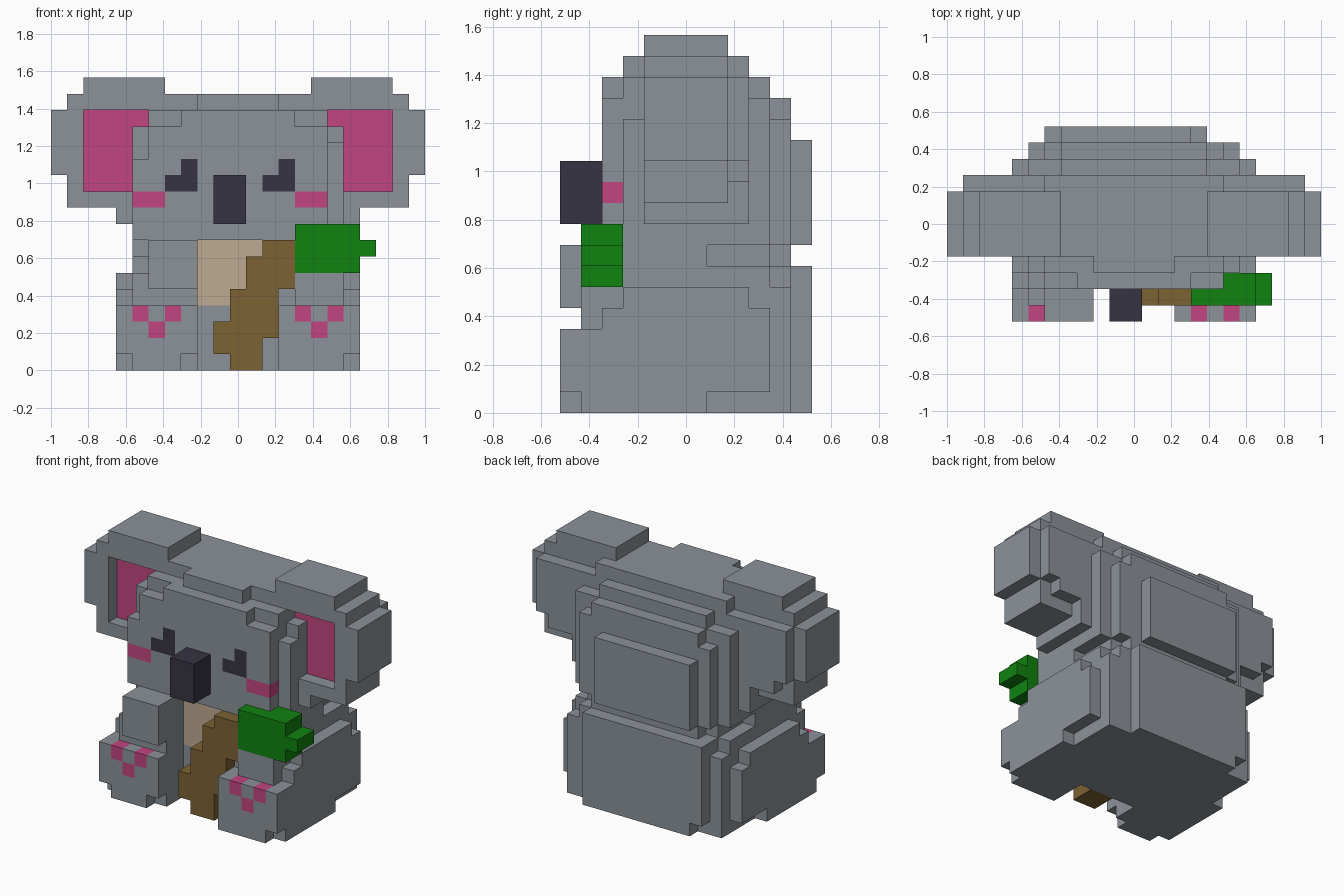
import bpy
import bmesh
from itertools import product

old = bpy.data.objects.get("Cube")
if old:
    bpy.data.objects.remove(old)

U = 2 / 23                      # edge of one block
ORIGIN = (-11.5, -6, 0)         # grid corner, in blocks

COLOURS = {
    "grey_fur": (0.258, 0.287, 0.319),
    "pink": (0.539, 0.060, 0.216),
    "charcoal": (0.037, 0.034, 0.054),
    "leaf_green": (0.005, 0.223, 0.005),
    "bark_brown": (0.205, 0.122, 0.033),
    "cream": (0.515, 0.402, 0.283),
}
mats = {}
for name, rgb in COLOURS.items():
    m = bpy.data.materials.new(name)
    m.use_nodes = True
    m.diffuse_color = (*rgb, 1)
    bsdf = m.node_tree.nodes["Principled BSDF"]
    bsdf.inputs["Base Color"].default_value = (*rgb, 1)
    bsdf.inputs["Roughness"].default_value = 0.9
    mats[name] = m

cells = {}                      # block -> part name
part_colour = {}


def box(part, colour, x, y, z):
    """Fill a range of blocks; later boxes replace earlier ones."""
    part_colour[part] = colour
    for c in product(range(*x), range(*y), range(*z)):
        cells[c] = part


def carve(x, y, z):
    for c in product(range(*x), range(*y), range(*z)):
        cells.pop(c, None)


def mirror(x):
    return (23 - x[1], 23 - x[0])


# Lower body, stepped in towards the back
for x, y, z in [
    ((4, 19), (3, 9), (0, 6)), ((4, 19), (2, 3), (0, 5)),
    ((4, 19), (9, 10), (0, 5)), ((5, 18), (9, 11), (0, 6)),
    ((6, 16), (11, 12), (0, 7)), ((5, 18), (3, 10), (6, 7)),
    ((6, 17), (10, 11), (6, 7)), ((5, 18), (3, 7), (7, 8)),
    ((6, 17), (7, 10), (7, 8)), ((7, 16), (10, 11), (7, 8)),
]:
    box("body", "grey_fur", x, y, z)
carve((9, 14), (2, 3), (0, 5))
for x in [(4, 5), (18, 19)]:
    carve(x, (7, 10), (0, 1))
carve((6, 7), (11, 12), (0, 1))

# Belly patch
box("belly", "cream", (9, 15), (3, 4), (4, 8))

# Ears: rounded slab, back bulge, recessed pink inside
for side, flip in (("right", False), ("left", True)):
    f = mirror if flip else (lambda x: x)
    ear = side + "_ear"
    for x, y, z in [
        ((0, 5), (4, 8), (12, 16)), ((1, 8), (4, 8), (10, 17)),
        ((2, 7), (4, 8), (17, 18)), ((1, 6), (8, 9), (12, 16)),
        ((2, 6), (8, 9), (11, 16)),
    ]:
        box(ear, "grey_fur", f(x), y, z)
    inner = side + "_inner_ear"
    for x, z in [((2, 5), (11, 16)), ((5, 6), (15, 16))]:
        box(inner, "pink", f(x), (5, 6), z)
        carve(f(x), (4, 5), z)

# Head, built as layers from front to back
for x, y, z in [
    ((5, 17), (2, 3), (8, 13)), ((6, 17), (2, 3), (13, 15)),
    ((8, 15), (2, 3), (15, 16)), ((5, 18), (3, 4), (8, 14)),
    ((5, 6), (3, 4), (14, 15)), ((6, 17), (3, 4), (14, 16)),
    ((9, 14), (3, 4), (16, 17)), ((5, 18), (4, 9), (8, 15)),
    ((4, 19), (6, 9), (9, 15)), ((4, 19), (4, 6), (9, 11)),
    ((6, 17), (4, 9), (15, 17)), ((5, 18), (9, 10), (8, 15)),
    ((7, 16), (9, 10), (15, 16)), ((6, 17), (10, 11), (8, 14)),
    ((7, 16), (10, 11), (14, 15)), ((7, 15), (11, 12), (8, 13)),
]:
    box("head", "grey_fur", x, y, z)

# Face
box("nose", "charcoal", (10, 12), (0, 2), (9, 12))
for side, x in (("right", 7), ("left", 13)):
    box(side + "_eye", "charcoal", (x, x + 2), (2, 3), (11, 12))
    box(side + "_eye", "charcoal", (x + 1, x + 2), (2, 3), (12, 13))
for side, x in (("right", 5), ("left", 15)):
    box(side + "_cheek", "pink", (x, x + 2), (2, 3), (10, 11))

# Arms
for x, y, z in [((6, 9), (0, 3), (5, 8)), ((5, 9), (1, 3), (4, 5)),
                ((5, 6), (1, 3), (5, 6)), ((5, 6), (2, 3), (6, 7))]:
    box("right_arm", "grey_fur", x, y, z)
box("left_arm", "grey_fur", (15, 18), (1, 3), (4, 6))

# Feet with pink pads
for side, f in (("right", lambda x: x), ("left", mirror)):
    box(side + "_foot", "grey_fur", f((4, 9)), (0, 3), (0, 4))
    carve(f((4, 5)), (0, 1), (0, 1))
    for x, z in ((5, 3), (7, 3), (6, 2)):
        box(side + "_foot_pads", "pink", f((x, x + 1)), (0, 1), (z, z + 1))
carve((8, 9), (0, 1), (0, 1))

# Slanted branch, one row of blocks per height step
for z, x in enumerate([(11, 13), (10, 13), (10, 14), (11, 14),
                       (11, 14), (12, 15), (12, 15), (13, 15)]):
    box("branch", "bark_brown", x, (1, 3), (z, z + 1))

# Leaf
box("leaf", "leaf_green", (15, 19), (1, 3), (6, 9))
box("leaf", "leaf_green", (19, 20), (1, 3), (7, 8))

# Skin the blocks: only faces open to the air, one object per part
for part, colour in part_colour.items():
    bm = bmesh.new()
    verts = {}

    def vert(p):
        if p not in verts:
            verts[p] = bm.verts.new([(a + o) * U for a, o in zip(p, ORIGIN)])
        return verts[p]

    for c in [k for k, v in cells.items() if v == part]:
        for axis, step in product(range(3), (0, 1)):
            n = list(c)
            n[axis] += 2 * step - 1
            if tuple(n) in cells:
                continue
            quad = []
            for s, t in ((0, 0), (1, 0), (1, 1), (0, 1)):
                p = list(c)
                p[axis] += step
                p[(axis + 1) % 3] += s
                p[(axis + 2) % 3] += t
                quad.append(vert(tuple(p)))
            bm.faces.new(quad if step else quad[::-1])
    mesh = bpy.data.meshes.new(part)
    bm.to_mesh(mesh)
    bm.free()
    mesh.materials.append(mats[colour])
    bpy.context.collection.objects.link(bpy.data.objects.new(part, mesh))
